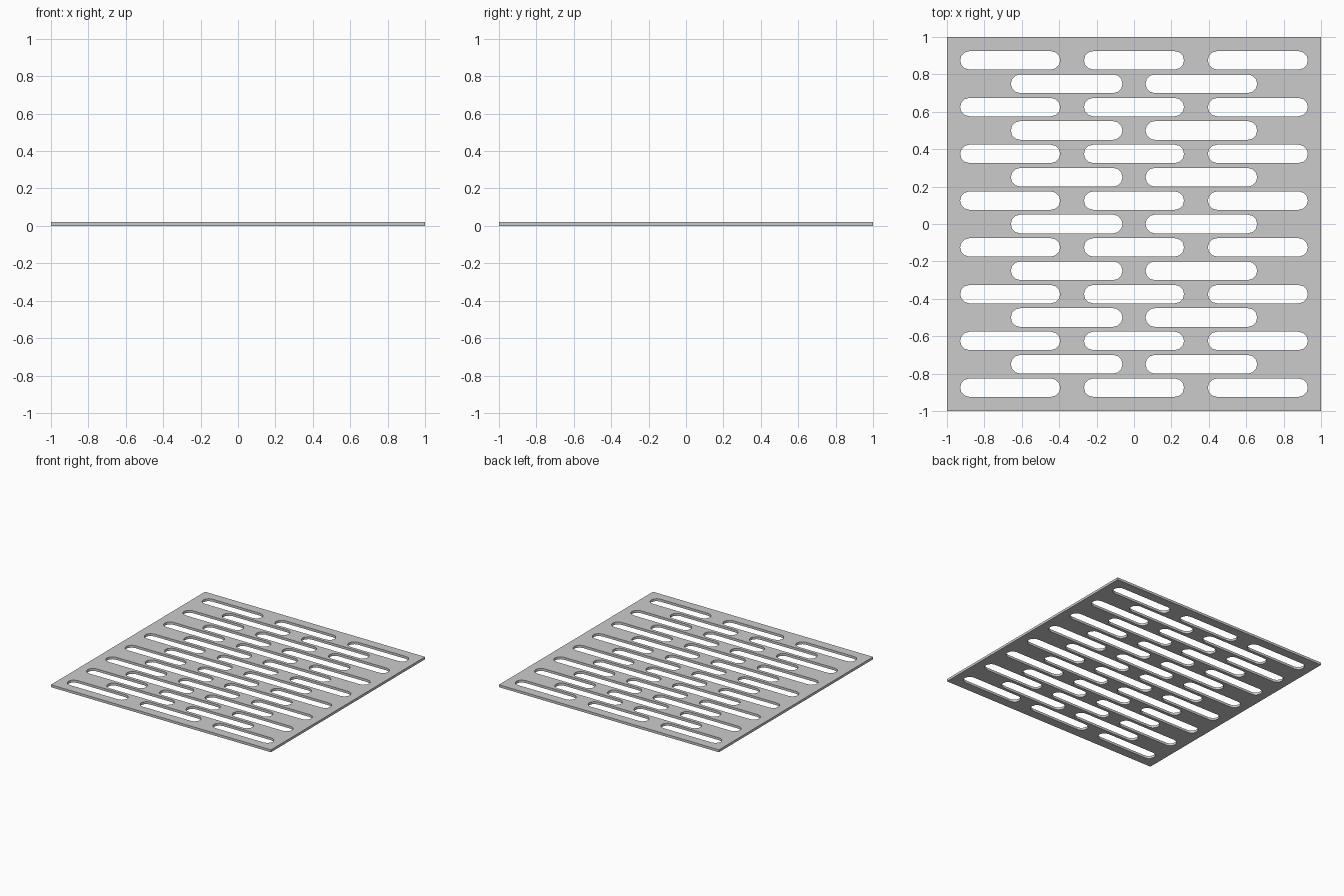
import bpy
import bmesh
from math import pi, sin, cos

if "Cube" in bpy.data.objects:
    bpy.data.objects.remove(bpy.data.objects["Cube"])

THICK = 0.02
CAP_SEGMENTS = 6

# 2D filled outline: inner loops become holes
curve = bpy.data.curves.new("plate_outline", 'CURVE')
curve.dimensions = '2D'
curve.fill_mode = 'BOTH'
curve.extrude = THICK / 2


def add_loop(points):
    spline = curve.splines.new('POLY')
    spline.points.add(len(points) - 1)
    for p, (x, y) in zip(spline.points, points):
        p.co = (x, y, 0, 1)
    spline.use_cyclic_u = True


def add_slot(cx, cy, length, width):
    r = width / 2
    points = []
    for side, start in ((1, -pi / 2), (-1, pi / 2)):
        for i in range(CAP_SEGMENTS + 1):
            a = start + pi * i / CAP_SEGMENTS
            points.append((cx + side * (length / 2 - r) + r * cos(a), cy + r * sin(a)))
    add_loop(points)


# Square plate edge
add_loop([(-1, -1), (1, -1), (1, 1), (-1, 1)])

# Alternating rows of three and two slots
for row in range(15):
    y = 0.875 - 0.125 * row
    if row % 2 == 0:
        for x in (-0.662, 0, 0.662):
            add_slot(x, y, 0.535, 0.098)
    else:
        for x in (-0.36, 0.36):
            add_slot(x, y, 0.597, 0.1)

# Convert to a welded mesh plate
temp = bpy.data.objects.new("plate_outline", curve)
bpy.context.collection.objects.link(temp)
bpy.context.view_layer.update()
deps = bpy.context.evaluated_depsgraph_get()
mesh = bpy.data.meshes.new_from_object(temp.evaluated_get(deps))
bpy.data.objects.remove(temp)

bm = bmesh.new()
bm.from_mesh(mesh)
bmesh.ops.remove_doubles(bm, verts=bm.verts, dist=0.0002)
bmesh.ops.recalc_face_normals(bm, faces=bm.faces)
bmesh.ops.translate(bm, verts=bm.verts, vec=(0, 0, THICK / 2))
for f in bm.faces:
    f.smooth = False
bm.to_mesh(mesh)
bm.free()

plate = bpy.data.objects.new("slotted_plate", mesh)
bpy.context.collection.objects.link(plate)
